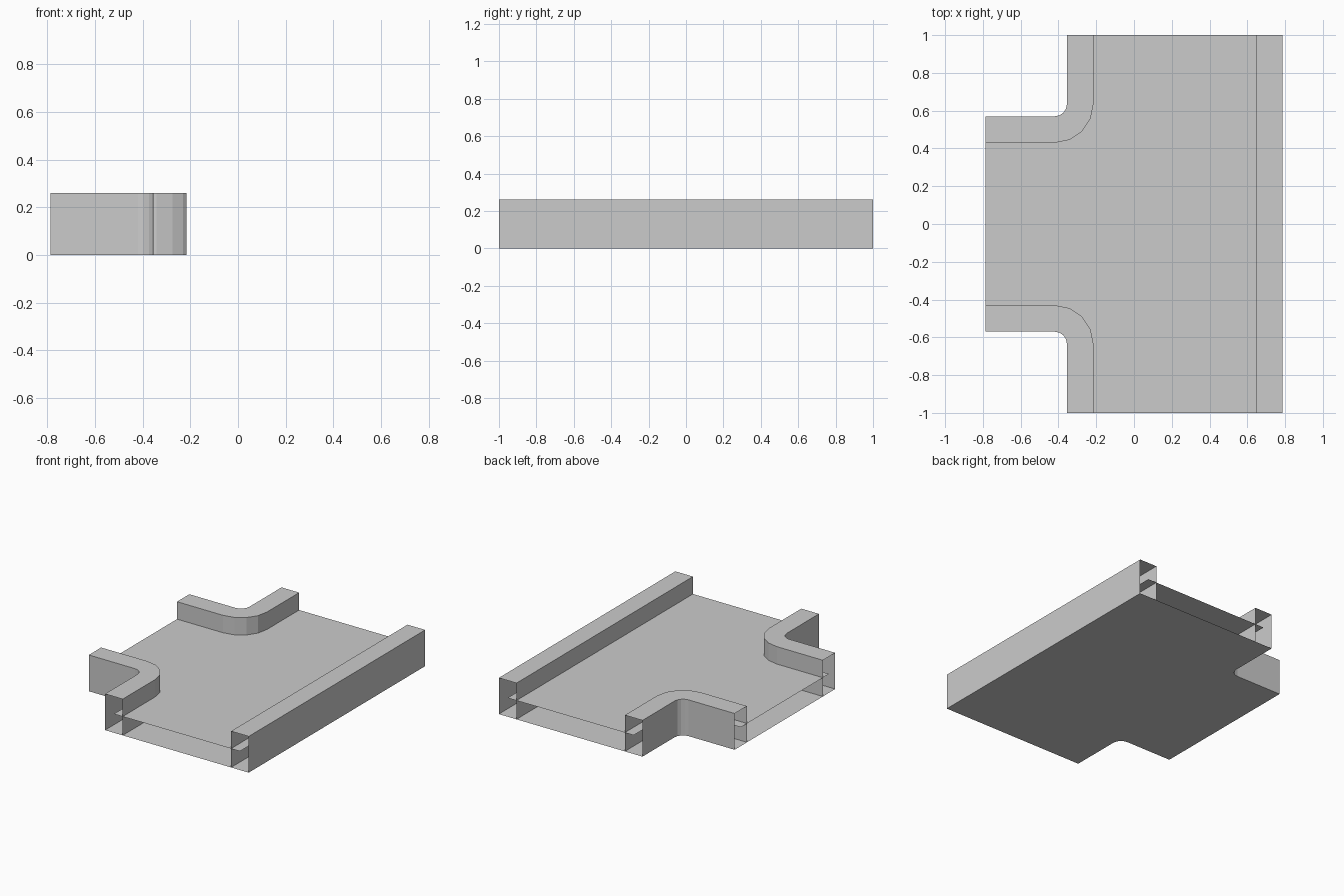
import bpy
import bmesh
from math import sin, cos, radians

HX, HY, H = 0.785, 1.0, 0.26      # half length, half width, wall height
FLOOR_Z = 0.135
WALL = 0.14
CX, CY = -0.42, 0.635             # centre of the rounded corner
R_OUT, STEPS = 0.065, 4

cube = bpy.data.objects.get("Cube")
if cube:
    bpy.data.objects.remove(cube, do_unlink=True)

grey = bpy.data.materials.new("light grey")
grey.use_nodes = True
colour = (0.6, 0.6, 0.6, 1)
grey.diffuse_color = colour
grey.node_tree.nodes["Principled BSDF"].inputs["Base Color"].default_value = colour


def make_object(name, bm):
    mesh = bpy.data.meshes.new(name)
    bm.to_mesh(mesh)
    bm.free()
    mesh.materials.append(grey)
    obj = bpy.data.objects.new(name, mesh)
    bpy.context.collection.objects.link(obj)
    return obj


def corner_path(inset):
    """Path from the side branch round the corner to the back end."""
    r = R_OUT + inset
    arc = [(CX + r * sin(a), CY - r * cos(a))
           for a in (radians(90 * i / STEPS) for i in range(STEPS + 1))]
    return [(-HX, CY - r)] + arc + [(CX + r, HY)]


def sheet(name, z, inset, up):
    """Flat T-shaped plate reaching the given distance into the walls."""
    back = corner_path(inset)
    front = [(x, -y) for x, y in reversed(back)]
    right = HX - inset
    outline = back + [(right, HY), (right, -HY)] + front
    bm = bmesh.new()
    face = bm.faces.new([bm.verts.new((x, y, z)) for x, y in outline])
    face.normal_update()
    if (face.normal.z > 0) != up:
        face.normal_flip()
    bmesh.ops.triangulate(bm, faces=[face])
    return make_object(name, bm)


def hollow_wall(name, outer, inner):
    """Open-ended channel: outer side, top and inner side along a path."""
    bm = bmesh.new()
    rows = [[bm.verts.new(p) for p in
             ((*o, 0), (*o, H), (*i, H), (*i, 0))]
            for o, i in zip(outer, inner)]
    for a, b in zip(rows, rows[1:]):
        for k in range(3):
            bm.faces.new((a[k], a[k + 1], b[k + 1], b[k]))
    # Make the top face upward
    bm.normal_update()
    top = max(bm.faces, key=lambda f: abs(f.normal.z))
    if top.normal.z < 0:
        bmesh.ops.reverse_faces(bm, faces=bm.faces)
    return make_object(name, bm)


# Plates
sheet("bottom_plate", 0, 0, False)
sheet("channel_floor", FLOOR_Z, WALL / 2, True)

# Straight wall on the left side
hollow_wall("straight_wall",
            [(HX, -HY), (HX, HY)],
            [(HX - WALL, -HY), (HX - WALL, HY)])

# Rounded corner walls, mirrored front to back
corner = hollow_wall("corner_walls", corner_path(0), corner_path(WALL))
mirror = corner.modifiers.new("Mirror", 'MIRROR')
mirror.use_axis = (False, True, False)
mirror.use_mirror_merge = False
